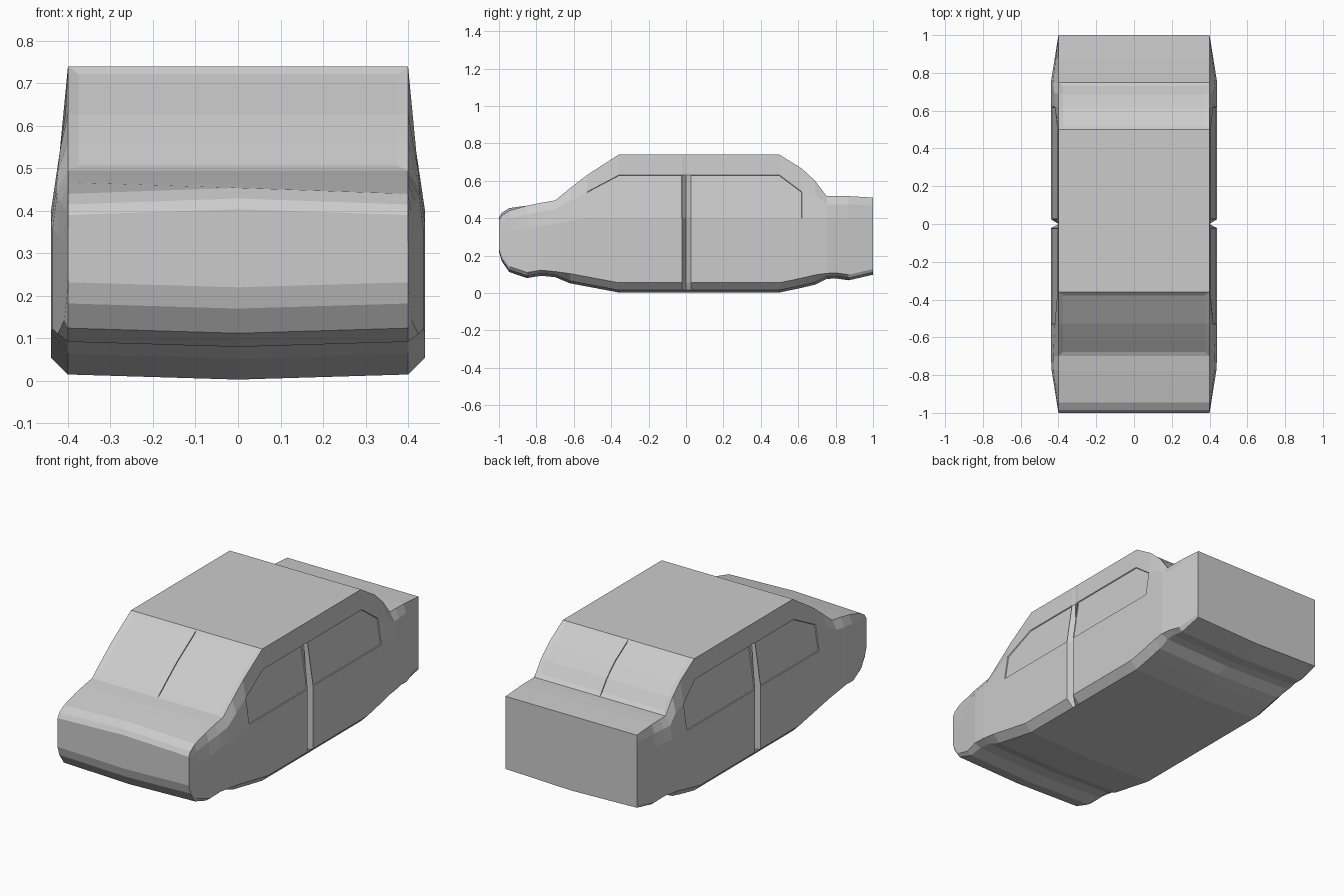
import bpy, bmesh

if "Cube" in bpy.data.objects:
    bpy.data.objects.remove(bpy.data.objects["Cube"])

# Body stations from nose to tail: y, floor z, top z, belt z, shoulder z (None = interpolated)
STATIONS = [
    (-1.00, .22, .39, .32, None), (-.985, .17, .415, .325, None), (-.945, .112, .44, .33, None),
    (-.85, .08, .467, .345, None), (-.775, .092, .482, .36, None), (-.70, .085, .495, .37, None),
    (-.62, .052, .56, .385, None), (-.53, .035, .63, .40, .54), (-.36, .003, .74, .40, .63),
    (-.022, .003, .74, .40, .63), (0, .003, .74, .40, .63), (.026, .003, .74, .40, .63),
    (.50, .003, .74, .40, .63), (.62, .028, .665, .40, .54), (.69, .045, .60, .40, None),
    (.75, .075, .52, .40, None), (.80, .078, .52, .40, None), (.87, .068, .518, .40, None),
    (1.00, .098, .51, .40, None),
]
EDGE = .40  # half width of roof and floor


def section(y, floor, top, belt, shoulder):
    """Closed cross-section ring of 12 points."""
    w = .44 - .04 * max(0, (abs(y) - .75) / .25)
    if y == 0:          # door gap pinched inwards
        w = EDGE
    if shoulder is None:
        shoulder = belt + .62 * (top - belt)
    ws = w + (EDGE - w) * min(1, (shoulder - belt) / .27)
    low = floor + (.052 if abs(y) < .7 else .03)
    crown = .014 if y < -.9 else 0
    half = [(EDGE, floor + .012), (w, low), (w, belt), (ws, shoulder), (EDGE, top)]
    ring = [(0, floor)] + half + [(0, top + crown)] + [(-x, z) for x, z in reversed(half)]
    return [(x, y, z) for x, z in ring]


def finish(bm, name):
    bmesh.ops.recalc_face_normals(bm, faces=bm.faces)
    mesh = bpy.data.meshes.new(name)
    bm.to_mesh(mesh)
    bm.free()
    obj = bpy.data.objects.new(name, mesh)
    bpy.context.collection.objects.link(obj)
    return obj


# Lofted car body
bm = bmesh.new()
rings = [[bm.verts.new(p) for p in section(*s)] for s in STATIONS]
panels = {}
for i, (a, b) in enumerate(zip(rings, rings[1:])):
    for k in range(12):
        n = (k + 1) % 12
        panels[i, k] = bm.faces.new((a[k], a[n], b[n], b[k]))
bm.faces.new(rings[0])
bm.faces.new(rings[-1])
bmesh.ops.recalc_face_normals(bm, faces=bm.faces)


def recess(y0, y1, columns, border, depth):
    """Sink a window pane into the body."""
    faces = [panels[i, k] for i in range(len(STATIONS) - 1) for k in columns
             if STATIONS[i][0] >= y0 and STATIONS[i + 1][0] <= y1]
    bmesh.ops.inset_region(bm, faces=faces, thickness=border, depth=-depth,
                           use_even_offset=True, use_boundary=True)


# Windscreen and rear window, then door windows on both sides
for y0, y1 in ((-.70, -.36), (.50, .75)):
    recess(y0, y1, (5, 6), .025, .006)
for column in (3, 8):
    recess(-.53, -.022, (column,), .002, .005)
    recess(.026, .62, (column,), .002, .005)
finish(bm, "car_body")


# Thin centre dividers of the front and rear glass
def divider(name, y0, y1):
    fin = bmesh.new()
    line = [(s[0], s[2]) for s in STATIONS if y0 <= s[0] <= y1]
    pairs = [(fin.verts.new((0, y, z)), fin.verts.new((0, y, z - .012))) for y, z in line]
    for (a, b), (c, d) in zip(pairs, pairs[1:]):
        fin.faces.new((a, b, d, c))
    finish(fin, name)


divider("windscreen_divider", -.70, -.36)
divider("rear_window_divider", .50, .75)
